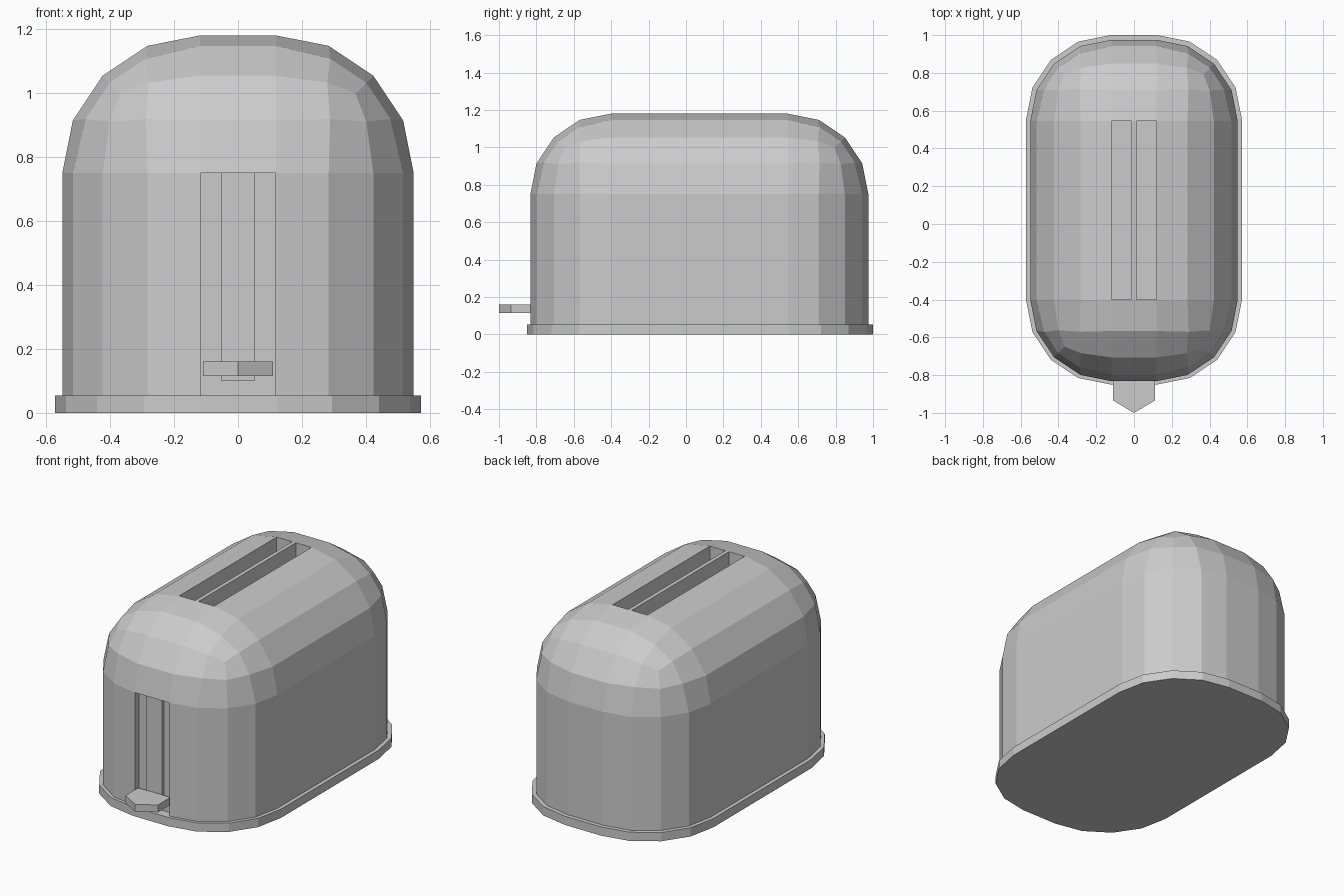
import bpy, bmesh

if "Cube" in bpy.data.objects:
    bpy.data.objects.remove(bpy.data.objects["Cube"])

def box_bm(x, y0, y1, z0, z1, x0=None):
    """Box spanning x0..x (or -x..x), y0..y1, z0..z1."""
    x0 = -x if x0 is None else x0
    bm = bmesh.new()
    bmesh.ops.create_cube(bm, size=1)
    for v in bm.verts:
        v.co.x = x if v.co.x > 0 else x0
        v.co.y = y1 if v.co.y > 0 else y0
        v.co.z = z1 if v.co.z > 0 else z0
    return bm

def finish(name, bm):
    bmesh.ops.recalc_face_normals(bm, faces=bm.faces[:])
    me = bpy.data.meshes.new(name)
    bm.to_mesh(me)
    bm.free()
    ob = bpy.data.objects.new(name, me)
    bpy.context.scene.collection.objects.link(ob)
    return ob

def round_edges(bm, radius, keep):
    edges = [e for e in bm.edges if keep(e.verts[0].co, e.verts[1].co)]
    bmesh.ops.bevel(bm, geom=edges, offset=radius, offset_type='OFFSET',
                    segments=4, profile=0.5, affect='EDGES', clamp_overlap=False)

def cut(target, name, bm):
    cutter = finish(name, bm)
    cutter.hide_render = True
    cutter.hide_viewport = True
    mod = target.modifiers.new(name, 'BOOLEAN')
    mod.operation = 'DIFFERENCE'
    mod.solver = 'EXACT'
    mod.object = cutter

# Base plate: box with rounded vertical corners
bm = box_bm(0.572, -0.85, 1.0, 0.0, 0.054)
round_edges(bm, 0.45, lambda a, b: abs(a.z - b.z) > 0.01)
finish("base_plate", bm)

# Body shell: box rounded at all but the bottom edges
bm = box_bm(0.549, -0.832, 0.975, 0.05, 1.18)
round_edges(bm, 0.43, lambda a, b: max(a.z, b.z) > 0.5)
body = finish("body_shell", bm)

# Two bread slots in the top
for side, a, b in (("left", -0.118, -0.012), ("right", 0.012, 0.118)):
    cut(body, side + "_bread_slot_cutter", box_bm(b, -0.4, 0.544, 0.4, 1.3, x0=a))

# Recessed lever channel in the front
cut(body, "lever_channel_cutter", box_bm(0.118, -1.0, -0.792, 0.0, 0.75))

# Raised rail inside the channel
finish("lever_rail", box_bm(0.052, -0.812, -0.785, 0.10, 0.75))

# Pointed lever handle
bm = bmesh.new()
outline = [(-0.11, -0.812), (-0.11, -0.935), (0, -1.0), (0.11, -0.935), (0.11, -0.812)]
face = bm.faces.new([bm.verts.new((x, y, 0.115)) for x, y in outline])
ext = bmesh.ops.extrude_face_region(bm, geom=[face])
top = [g for g in ext["geom"] if isinstance(g, bmesh.types.BMVert)]
bmesh.ops.translate(bm, verts=top, vec=(0, 0, 0.045))
if len(bm.faces) == 6:
    # close the underside if the extrusion consumed it
    bm.edges.ensure_lookup_table()
    bmesh.ops.holes_fill(bm, edges=bm.edges[:], sides=0)
finish("lever_handle", bm)
